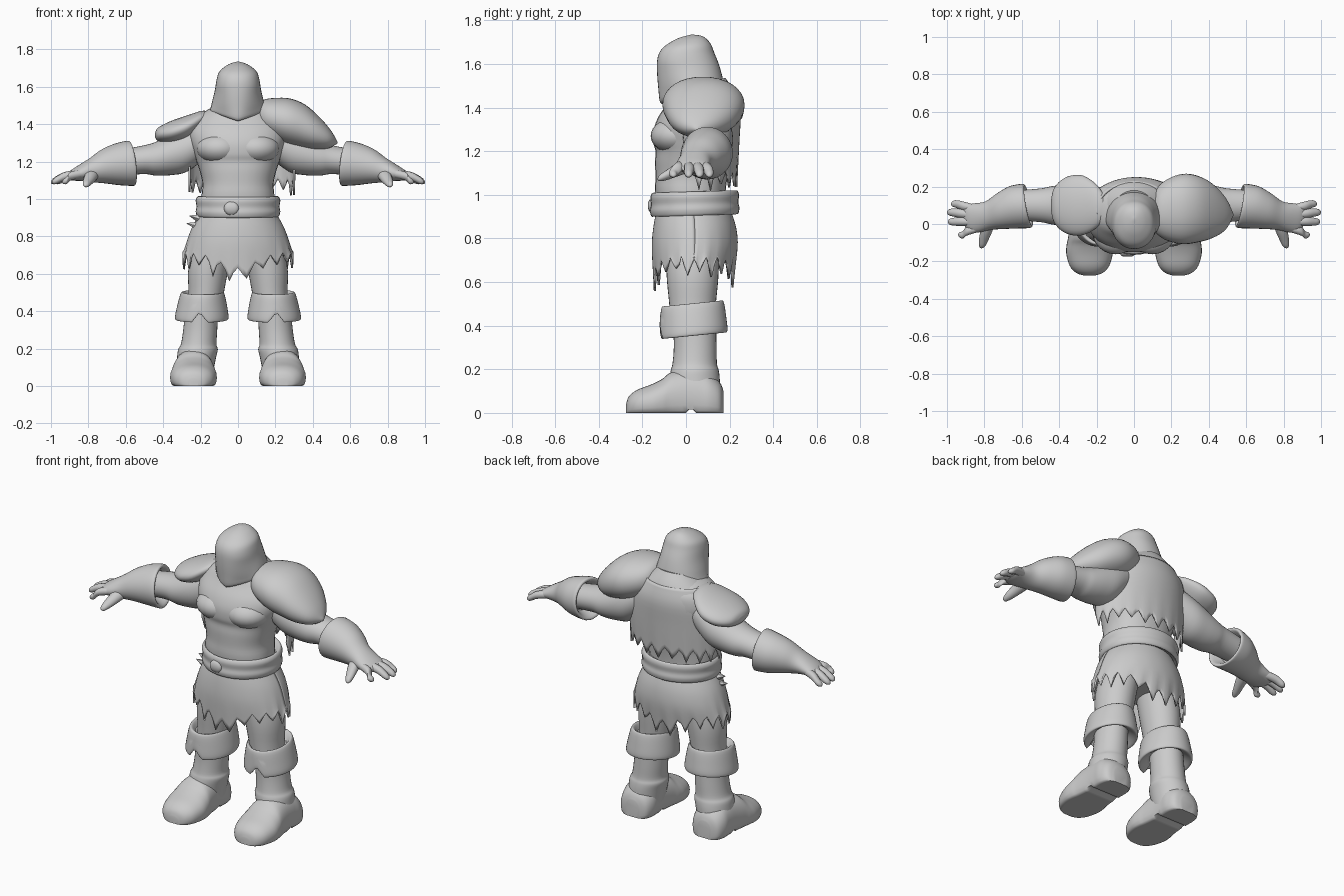
import bpy, math, random
from mathutils import Vector

random.seed(4)
GREY = bpy.data.materials.new("plain_grey")
GREY.diffuse_color = (0.6, 0.6, 0.6, 1)


def make(name, verts, faces, angle=50):
    me = bpy.data.meshes.new(name)
    me.from_pydata(verts, [], faces)
    me.materials.append(GREY)
    ob = bpy.data.objects.new(name, me)
    bpy.context.collection.objects.link(ob)
    bpy.ops.object.select_all(action='DESELECT')
    ob.select_set(True)
    bpy.context.view_layer.objects.active = ob
    bpy.ops.object.mode_set(mode='EDIT')
    bpy.ops.mesh.select_all(action='SELECT')
    bpy.ops.mesh.normals_make_consistent(inside=False)
    bpy.ops.object.mode_set(mode='OBJECT')
    bpy.ops.object.shade_smooth_by_angle(angle=math.radians(angle))
    return ob


def spline(rows, steps):
    """Smooth curve through the given rows."""
    out = []
    for i in range(len(rows) - 1):
        a, b, c, d = (rows[max(0, min(len(rows) - 1, i + k))] for k in (-1, 0, 1, 2))
        for s in range(steps):
            t = s / steps
            out.append([0.5 * (2 * q + (r - p) * t + (2 * p - 5 * q + 4 * r - w) * t * t
                               + (3 * q - p - 3 * r + w) * t ** 3)
                        for p, q, r, w in zip(a, b, c, d)])
    return out + [list(rows[-1])]


def loft(name, axis, rows, n=32, steps=4, tilt=(0, 0), power=2.0, side=1, warp=None, angle=50):
    """Rows are (x, y, z, radius_u, radius_v); rings lie across the axis."""
    verts, faces = [], []
    u, v = (axis + 1) % 3, (axis + 2) % 3
    rings = spline(rows, steps)
    for x, y, z, ru, rv in rings:
        ru, rv = max(ru, 0.002), max(rv, 0.002)
        for k in range(n):
            a = 2 * math.pi * k / n
            c, s = math.cos(a), math.sin(a)
            p = Vector((x, y, z))
            du = ru * math.copysign(abs(c) ** (2 / power), c)
            dv = rv * math.copysign(abs(s) ** (2 / power), s)
            p[u] += du
            p[v] += dv
            p[axis] += tilt[0] * du + tilt[1] * dv
            if warp:
                p = warp(p)
            p.x *= side
            verts.append(p)
    for i in range(len(rings) - 1):
        for k in range(n):
            j = (k + 1) % n
            faces.append((i * n + k, i * n + j, i * n + n + j, i * n + n + k))
    faces += [tuple(range(n))[::-1], tuple(range(len(verts) - n, len(verts)))]
    return make(name, verts, faces, angle)


def upright(name, rows, **kw):
    """Rows are (z, x, y, radius_x, radius_y)."""
    return loft(name, 2, [(x, y, z, rx, ry) for z, x, y, rx, ry in rows], **kw)


def ball(name, loc, r, **kw):
    rows = [(loc[0], loc[1], loc[2] - r[2] * math.cos(t), r[0] * math.sin(t), r[1] * math.sin(t))
            for t in (math.pi * i / 8 for i in range(9))]
    return loft(name, 2, rows, n=24, steps=2, **kw)


def ragged(name, rows, a0, a1, cols, hem):
    """Torn cloth hanging from the first row; hem(angle) gives its lower height."""
    rings = spline(rows, 4)
    top, low = rings[0][0], rings[-1][0]
    verts, faces, ends = [], [], []
    for k in range(cols + 1):
        depth = random.uniform(0.045, 0.09) * (1 if k % 4 == 2 else -0.1 if k % 4 == 0 else 0.35)
        ends.append(hem(a0 + (a1 - a0) * k / cols) - depth)
    if a1 - a0 > 6.28:
        ends[-1] = ends[0]
    for z, x, y, rx, ry in rings:
        for k in range(cols + 1):
            a = a0 + (a1 - a0) * k / cols
            f = (top - z) / (top - low)
            verts.append((x + rx * math.cos(a), y + ry * math.sin(a), z + (ends[k] - low) * f ** 4))
    w = cols + 1
    for i in range(len(rings) - 1):
        for k in range(cols):
            faces.append((i * w + k, i * w + k + 1, i * w + w + k + 1, i * w + w + k))
    ob = make(name, verts, faces, 60)
    mod = ob.modifiers.new("thickness", 'SOLIDIFY')
    mod.thickness = 0.01


# Body
upright("torso", [(.72, 0, .03, .18, .11), (.85, 0, .03, .19, .14), (1.0, 0, .02, .195, .16),
                  (1.08, 0, .025, .19, .165), (1.15, 0, .03, .205, .172), (1.2, 0, .038, .222, .178),
                  (1.24, 0, .04, .235, .19), (1.3, 0, .045, .255, .193), (1.36, 0, .058, .26, .183),
                  (1.42, 0, .075, .235, .16), (1.46, 0, .075, .19, .14), (1.5, 0, .07, .12, .11)],
        power=2.2)
for s, tag in ((-1, "right"), (1, "left")):
    ball(tag + "_chest", (s * .098, -.04, 1.27), (.125, .122, .085))


def collar_point(p):
    if p.y < 0:
        p.z -= .04 * max(0, 1 - abs(p.x) / .17)
    return p


upright("collar_mantle", [(1.35, 0, .05, .2, .155), (1.365, 0, .042, .228, .19),
                          (1.41, 0, .047, .215, .18), (1.45, 0, .05, .175, .16),
                          (1.5, 0, .05, .12, .13)], tilt=(0, .28), warp=collar_point)


# Hood narrowing to a pointed chin, with a covered face
def hood_shape(p):
    low = max(0, min(1, (1.6 - p.z) / .15))
    if p.y < 0:
        p.x *= 1 - low * min(.4, -p.y * 3)
    if p.z < 1.5:
        p.z += .3 * min(.12, abs(p.x)) * (1.5 - p.z) / .08
    return p


upright("hood", [(1.425, 0, .03, .11, .12), (1.435, 0, .03, .148, .148), (1.5, 0, .023, .143, .15),
                 (1.58, 0, .01, .124, .143), (1.64, 0, .0, .114, .13), (1.68, 0, .003, .1, .112),
                 (1.71, 0, .014, .066, .078), (1.726, 0, .022, .034, .045),
                 (1.734, 0, .026, .004, .005)],
        tilt=(0, .08), warp=hood_shape, power=2.15, n=40)

# Belt, buckle and torn clothes
upright("belt", [(.93, 0, .035, .19, .17), (.905, 0, .04, .215, .195), (.93, 0, .04, .226, .205),
                 (.96, 0, .04, .222, .2), (.995, 0, .04, .226, .203), (1.015, 0, .04, .21, .19),
                 (.985, 0, .035, .185, .16)], n=40, tilt=(0, .03))
ball("belt_buckle", (-.035, -.15, .95), (.04, .025, .038), power=3)
ragged("torn_skirt", [(.93, 0, .035, .2, .17), (.85, 0, .04, .245, .19), (.76, 0, .04, .275, .197),
                      (.65, 0, .035, .298, .185)], 0, 2 * math.pi, 80,
       lambda a: .71 - (.085 if a > math.pi else .06) * abs(math.sin(a)) ** 8)
ragged("torn_back_cape", [(1.47, .0, .07, .2, .155), (1.38, .01, .07, .26, .18),
                          (1.25, .02, .06, .285, .185), (1.08, .02, .05, .285, .185)],
       -.1, math.pi + .1, 44, lambda a: 1.1)
for z, x in ((.85, -.275), (.89, -.26)):
    loft("hip_tatter", 0, [(-.2, 0, z, .03, .03), (x, .0, z + .02, .002, .002)], n=6, steps=1)


# Legs and boots
def foot_floor(p):
    p.z = max(p.z, .016 if abs(p.y - .02) < .015 else 0)
    return p


def cuff_notch(p):
    if p.y < -.02 and p.z < .42:
        p.z += max(0, .055 - abs(p.x - .205) * 1.3)
    return p


for s, tag in ((-1, "right"), (1, "left")):
    upright(tag + "_thigh", [(.4, .18, .03, .09, .1), (.5, .17, .03, .095, .107),
                             (.65, .155, .03, .108, .12), (.85, .11, .03, .1, .12)], side=s)
    upright(tag + "_boot_cuff", [(.47, .19, .03, .085, .1), (.5, .188, .03, .105, .13),
                                 (.49, .19, .03, .118, .144), (.42, .192, .033, .135, .152),
                                 (.365, .194, .035, .143, .155), (.355, .194, .035, .13, .143),
                                 (.385, .194, .035, .09, .1)],
            n=48, side=s, tilt=(0, .1), warp=cuff_notch)
    upright(tag + "_boot_shaft", [(.06, .235, .045, .1, .11), (.15, .222, .04, .104, .115),
                                  (.195, .214, .04, .106, .11), (.225, .21, .04, .095, .102),
                                  (.3, .202, .042, .091, .098), (.4, .195, .04, .088, .098)], side=s)
    foot = [(-.275, .04, .03), (-.262, .075, .07), (-.225, .105, .105), (-.16, .13, .124),
            (-.11, .155, .122), (-.07, .185, .114), (.0, .2, .106), (.06, .2, .104),
            (.11, .18, .104), (.155, .14, .085), (.172, .1, .045)]
    loft(tag + "_foot", 1, [(.238, y, h * .33, h * .67, w) for y, h, w in foot],
         power=2.2, side=s, warp=foot_floor)

    # Arms, gauntlets and hands
    loft(tag + "_arm", 0, [(.16, .09, 1.33, .1, .1), (.27, .1, 1.265, .115, .118),
                           (.36, .1, 1.235, .112, .108), (.44, .1, 1.215, .102, .09),
                           (.5, .1, 1.21, .09, .077), (.62, .1, 1.195, .08, .07)], side=s)
    loft(tag + "_gauntlet", 0, [(.62, .095, 1.19, .075, .075), (.572, .098, 1.19, .1, .1),
                                (.566, .098, 1.19, .113, .117), (.585, .096, 1.19, .118, .12),
                                (.65, .088, 1.184, .112, .11), (.72, .067, 1.173, .094, .09),
                                (.78, .045, 1.155, .076, .066), (.84, .033, 1.14, .077, .044),
                                (.885, .03, 1.127, .073, .029), (.91, .03, 1.12, .05, .016)],
         side=s, tilt=(.18, .12))
    for y0, x1, y1 in ((.08, .978, .107), (.045, 1.0, .062), (.01, .995, .012), (-.025, .94, -.058)):
        loft(tag + "_finger", 0, [(.84, y0, 1.135, .02, .022), ((x1 + .85) / 2, (y0 + y1) / 2 + .003, 1.122, .024, .023),
                                  (x1 - .025, y1, 1.1, .02, .02), (x1 - .006, y1, 1.092, .013, .012),
                                  (x1, y1, 1.088, .003, .003)], n=12, side=s)
    loft(tag + "_thumb", 1, [(.775, .02, 1.14, .035, .04), (.79, -.04, 1.115, .031, .033),
                             (.805, -.09, 1.09, .023, .025), (.812, -.12, 1.077, .015, .016),
                             (.815, -.13, 1.072, .003, .003)], n=14, side=s)

# Uneven shoulder armour
loft("large_shoulder_guard", 0, [(.1, .07, 1.46, .07, .045), (.125, .07, 1.45, .125, .08),
                                 (.18, .075, 1.435, .165, .105), (.26, .08, 1.415, .188, .122),
                                 (.34, .08, 1.388, .178, .117), (.42, .07, 1.35, .145, .09),
                                 (.49, .055, 1.318, .085, .048), (.532, .05, 1.3, .004, .004)],
     tilt=(0, .15), power=2.1)
loft("small_shoulder_guard", 0, [(.15, .09, 1.455, .05, .015), (.2, .095, 1.425, .115, .045),
                                 (.27, .1, 1.385, .158, .062), (.34, .1, 1.362, .158, .062),
                                 (.395, .1, 1.35, .13, .05), (.43, .1, 1.345, .085, .034),
                                 (.443, .1, 1.343, .03, .012)], side=-1)
